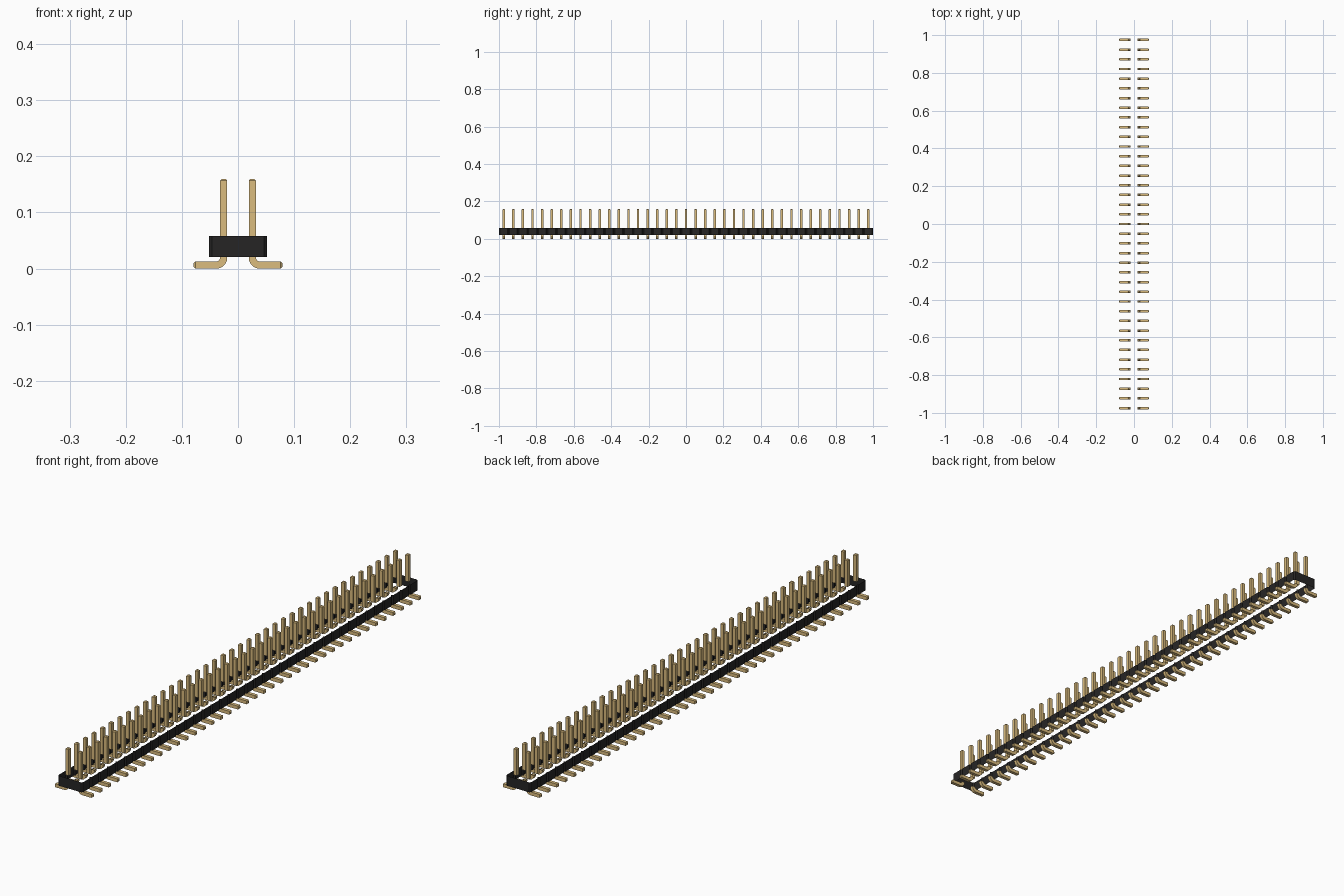
import bpy
import bmesh
from math import sin, cos, pi

cube = bpy.data.objects.get("Cube")
if cube:
    bpy.data.objects.remove(cube, do_unlink=True)

COUNT = 39                 # pins per row
PITCH = 2 / COUNT
HALF = PITCH / 8           # half thickness of a pin
CHAMFER = PITCH / 10       # housing corner cut
BODY_Z = (0.0205, 0.058)
PIN_TOP = 0.16
FOOT_TIP = 0.079


def make_material(name, color):
    mat = bpy.data.materials.new(name)
    mat.use_nodes = True
    mat.diffuse_color = color
    mat.node_tree.nodes["Principled BSDF"].inputs["Base Color"].default_value = color
    return mat


def make_object(name, bm, mat):
    bmesh.ops.recalc_face_normals(bm, faces=bm.faces)
    mesh = bpy.data.meshes.new(name)
    bm.to_mesh(mesh)
    bm.free()
    mesh.materials.append(mat)
    obj = bpy.data.objects.new(name, mesh)
    bpy.context.collection.objects.link(obj)
    return obj


def sweep_pin(name, path, mat):
    """Square bar along (x, z, angle, half size) stations; first end is capped."""
    bm = bmesh.new()
    rings = []
    for x, z, angle, half in path:
        nx, nz = -sin(angle), cos(angle)
        rings.append([bm.verts.new((x + nx * a * half, b * half, z + nz * a * half))
                      for a, b in ((-1, -1), (1, -1), (1, 1), (-1, 1))])
    bm.faces.new(rings[0])
    for r, s in zip(rings, rings[1:]):
        for i in range(4):
            j = (i + 1) % 4
            bm.faces.new((r[i], r[j], s[j], s[i]))
    obj = make_object(name, bm, mat)
    obj.location.y = -1 + PITCH / 2
    # Two rows, repeated along the length
    obj.modifiers.new("rows", 'MIRROR')
    arr = obj.modifiers.new("columns", 'ARRAY')
    arr.count = COUNT
    arr.use_relative_offset = False
    arr.use_constant_offset = True
    arr.constant_offset_displace = (0, PITCH, 0)
    return obj


black = make_material("black plastic", (0.0194, 0.0185, 0.0185, 1))
gold = make_material("gold metal", (0.708, 0.504, 0.21, 1))

# Housing: open sleeve with a notch between neighbouring cells
side = []
for i in range(COUNT):
    y0 = -1 + i * PITCH
    y1 = y0 + PITCH
    side += [(PITCH - CHAMFER, y0), (PITCH, y0 + CHAMFER), (PITCH, y1 - CHAMFER)]
side.append((PITCH - CHAMFER, 1))
outline = side + [(-x, y) for x, y in reversed(side)]
bm = bmesh.new()
low, high = ([bm.verts.new((x, y, z)) for x, y in outline] for z in BODY_Z)
for i in range(len(outline)):
    j = (i + 1) % len(outline)
    bm.faces.new((low[i], low[j], high[j], high[i]))
make_object("housing", bm, black)

# Upright contact pins with chamfered tips
x = PITCH / 2
sweep_pin("contact_pins", [
    (x, PIN_TOP, -pi / 2, HALF / 2),
    (x, PIN_TOP - HALF / 2, -pi / 2, HALF),
    (x, BODY_Z[1], -pi / 2, HALF),
], gold)

# Bent solder feet below the housing
radius = 2 * HALF
bend_x, bend_z = x + radius, HALF + radius
feet = [(FOOT_TIP, HALF, pi, HALF / 2), (FOOT_TIP - HALF / 2, HALF, pi, HALF)]
for k in range(9):
    t = k / 8 * pi / 2
    feet.append((bend_x - radius * sin(t), bend_z - radius * cos(t), pi - t, HALF))
feet.append((x, BODY_Z[0], pi / 2, HALF))
foot_obj = sweep_pin("solder_feet", feet, gold)

bpy.ops.object.select_all(action='DESELECT')
foot_obj.select_set(True)
bpy.context.view_layer.objects.active = foot_obj
bpy.ops.object.shade_smooth_by_angle(angle=pi / 6)
